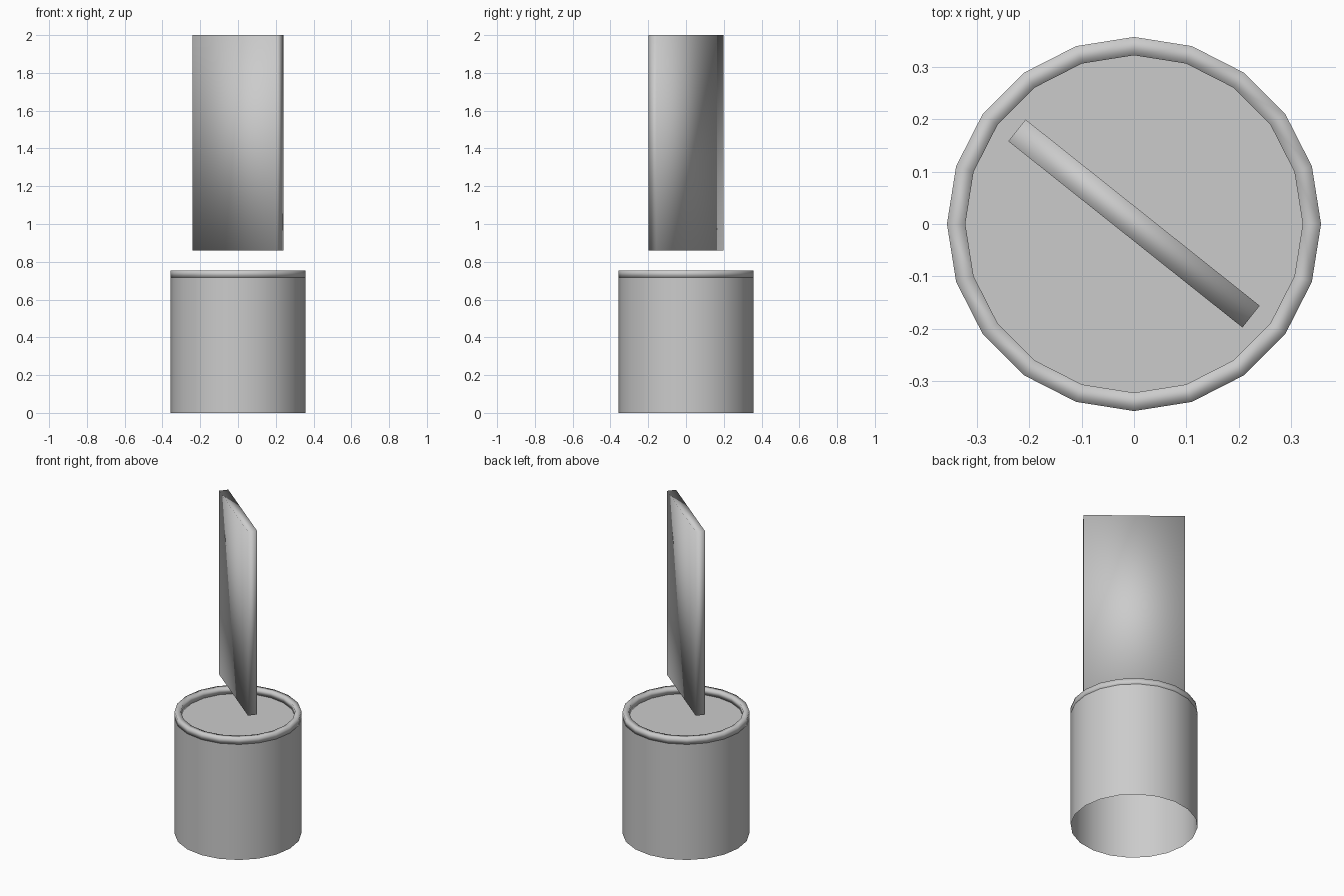
import bpy, bmesh, math

if "Cube" in bpy.data.objects:
    bpy.data.objects.remove(bpy.data.objects["Cube"])

SIDES = 20
R_OUT, R_IN = 0.357, 0.322
Z_BODY, Z_RIM = 0.717, 0.755


def finish(name, bm, smooth):
    bmesh.ops.recalc_face_normals(bm, faces=bm.faces)
    for f in bm.faces:
        f.smooth = smooth
    me = bpy.data.meshes.new(name)
    bm.to_mesh(me)
    bm.free()
    ob = bpy.data.objects.new(name, me)
    bpy.context.collection.objects.link(ob)
    return ob


def ring(bm, r, z):
    return [bm.verts.new((r * math.cos(2 * math.pi * i / SIDES),
                          r * math.sin(2 * math.pi * i / SIDES), z))
            for i in range(SIDES)]


def lathe(name, profile, closed=False):
    bm = bmesh.new()
    loops = [ring(bm, r, z) for r, z in profile]
    pairs = list(zip(loops, loops[1:]))
    if closed:
        pairs.append((loops[-1], loops[0]))
    for a, b in pairs:
        for i in range(SIDES):
            j = (i + 1) % SIDES
            bm.faces.new((a[i], a[j], b[j], b[i]))
    return finish(name, bm, True)


# Open-bottomed round base wall
lathe("base_wall", [(R_OUT, 0), (R_OUT, Z_BODY)])

# Square-section raised rim, softly shaded
lathe("base_rim", [(R_OUT, Z_BODY), (R_OUT, Z_RIM),
                   (R_IN, Z_RIM), (R_IN, Z_BODY)], closed=True)

# Recessed flat top inside the rim
bm = bmesh.new()
bm.faces.new(ring(bm, R_IN, Z_BODY))
finish("base_top", bm, False)

# Floating upright slab, turned diagonally
bm = bmesh.new()
bmesh.ops.create_cube(bm, size=1)
bmesh.ops.scale(bm, vec=(0.571, 0.053, 1.14), verts=bm.verts)
slab = finish("upright_slab", bm, True)
slab.location = (0, 0.001, 1.43)
slab.rotation_euler.z = math.radians(-38.5)
